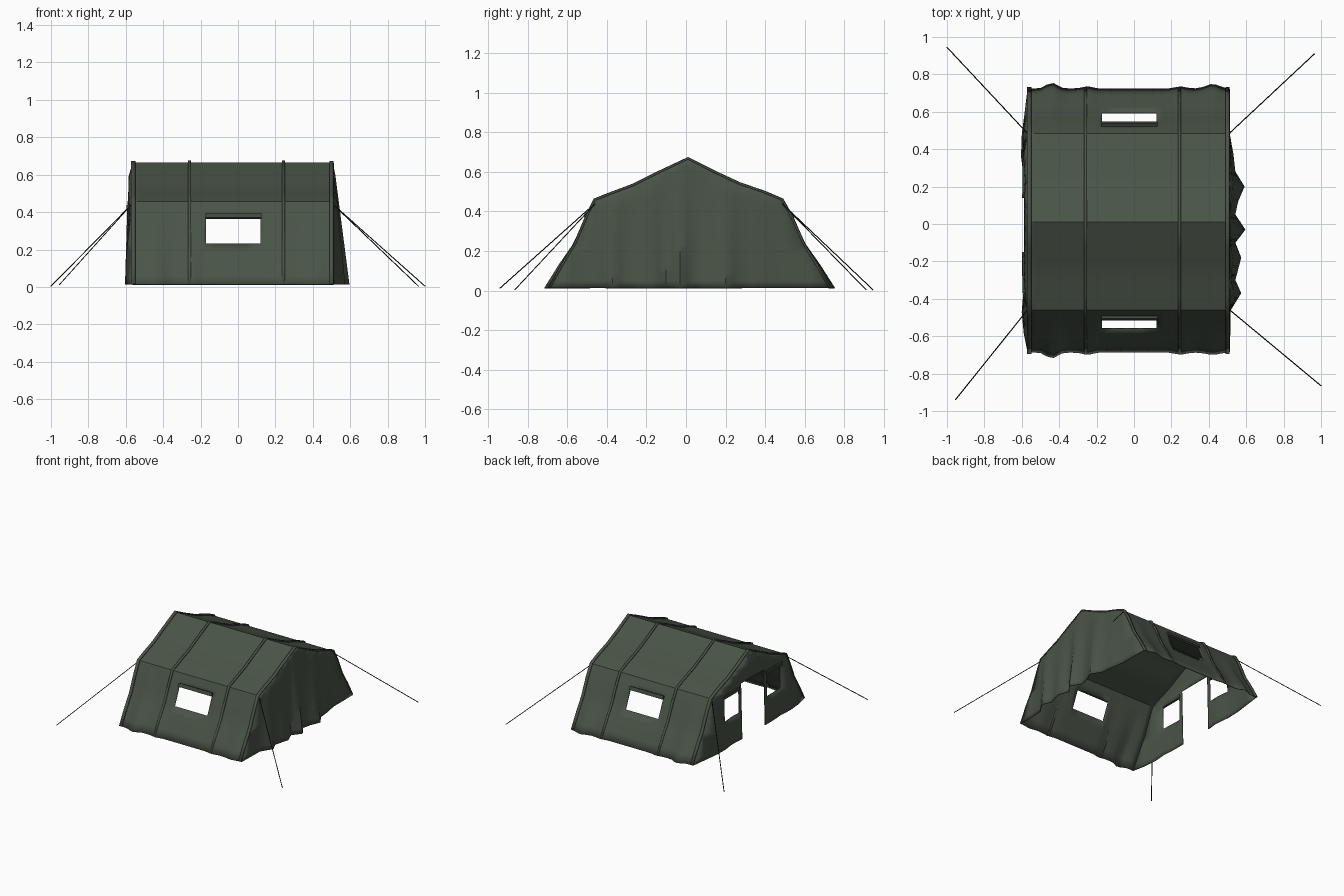
import bpy, bmesh, math
from mathutils import Vector

if "Cube" in bpy.data.objects:
    bpy.data.objects.remove(bpy.data.objects["Cube"])

def material(name, c):
    m = bpy.data.materials.new(name)
    m.diffuse_color = (*c, 1)
    m.use_nodes = True
    m.node_tree.nodes["Principled BSDF"].inputs["Base Color"].default_value = m.diffuse_color
    return m

canvas = material("canvas_green", (0.068, 0.088, 0.064))
trim = material("trim_green", (0.05, 0.065, 0.048))
cord = material("rope_dark", (0.012, 0.014, 0.012))

# cross-section (y, z) from front hem over the ridge to back hem
PROFILE = [(-.685, .012), (-.62, .13), (-.558, .23), (-.498, .37), (-.458, .455), (-.38, .485),
           (-.26, .53), (-.13, .595), (.01, .662), (.14, .595), (.27, .535), (.40, .49),
           (.483, .455), (.53, .37), (.592, .23), (.655, .13), (.722, .012)]

def interp(pts, v):
    if v <= pts[0][0]:
        return pts[0][1]
    for (a, p), (b, q) in zip(pts, pts[1:]):
        if v <= b:
            return p + (q - p) * (v - a) / (b - a)
    return pts[-1][1]

def sheet(name, us, vs, f, hole=lambda u, v: False, thick=.005, mat=canvas, angle=35):
    """Grid of points f(u, v) with cells left out where hole(mid u, mid v)."""
    bm = bmesh.new()
    g = [[bm.verts.new(f(u, v)) for v in vs] for u in us]
    for i in range(len(us) - 1):
        for j in range(len(vs) - 1):
            if not hole((us[i] + us[i + 1]) / 2, (vs[j] + vs[j + 1]) / 2):
                bm.faces.new((g[i][j], g[i + 1][j], g[i + 1][j + 1], g[i][j + 1]))
    bmesh.ops.remove_doubles(bm, verts=bm.verts, dist=1e-4)
    bmesh.ops.delete(bm, geom=[v for v in bm.verts if not v.link_faces], context='VERTS')
    bmesh.ops.recalc_face_normals(bm, faces=bm.faces)
    me = bpy.data.meshes.new(name)
    bm.to_mesh(me)
    bm.free()
    ob = bpy.data.objects.new(name, me)
    bpy.context.collection.objects.link(ob)
    me.materials.append(mat)
    m = ob.modifiers.new("thickness", 'SOLIDIFY')
    m.thickness, m.offset = thick, 0
    bpy.ops.object.select_all(action='DESELECT')
    ob.select_set(True)
    bpy.context.view_layer.objects.active = ob
    bpy.ops.object.shade_smooth_by_angle(angle=math.radians(angle))
    return ob

def box(name, loc, size, rot):
    bpy.ops.mesh.primitive_cube_add(size=1, location=loc, rotation=rot)
    ob = bpy.context.object
    ob.name, ob.scale = name, size
    ob.data.materials.append(trim)

def steps(*knots, n=4):
    return [a + (b - a) * k / n for a, b in zip(knots, knots[1:]) for k in range(n)] + [knots[-1]]

# roof and long side walls, hem gathered into soft bumps
def bump(x, c, w):
    return math.exp(-((x - c) / w) ** 2)

def roof_point(x, s):
    i = min(int(s), len(PROFILE) - 2)
    y, z = Vector(PROFILE[i]).lerp(Vector(PROFILE[i + 1]), s - i)
    low = max(0, 1 - z / .42)
    out = .032 * bump(x, -.44, .04) + .012 * bump(x, -.25, .04) + .012 * bump(x, .25, .04) \
        + .025 * bump(x, .42, .05) * (1 if y > 0 else .5)
    return (x, y + math.copysign(out * low, y), z)

last = len(PROFILE) - 1
sheet("roof_and_side_walls", steps(-.565, -.43, -.25, -.17, .12, .25, .41, .51),
      [k / 2 for k in range(2 * last + 1)], roof_point,
      lambda x, s: -.17 < x < .12 and (2 < s < 3 or 13 < s < 14))

# ribs over the cloth
def rib(name, x, w, off):
    def f(u, s):
        i = int(s)
        a, b = Vector(PROFILE[max(i - 1, 0)]), Vector(PROFILE[min(i + 1, last)])
        t = (b - a).normalized()
        p = Vector(PROFILE[i]) + Vector((-t.y, t.x)) * off
        return (u, p.x, max(p.y, .012))
    sheet(name, [x - w / 2, x + w / 2], range(last + 1), f, thick=.01, mat=canvas)

rib("left_edge_rib", -.56, .022, .006)
rib("right_edge_rib", .50, .022, .006)
rib("left_middle_rib", -.258, .016, .008)
rib("right_middle_rib", .243, .016, .008)

# end walls: columns of constant y clamped to the cross-section
FRONT = [(z, y) for y, z in PROFILE[:9]]
BACK = [(z, y) for y, z in reversed(PROFILE[8:])]
ROWS = sorted({z for y, z in PROFILE} | {.05, .09, .18, .27, .32, .42, .56, .63})

def end_wall(name, x0, side, folds, ys, hole=lambda y, z: False, lean=.66):
    def f(y, z):
        lo, hi = interp(FRONT, z), interp(BACK, z)
        y = min(max(y, lo), hi)
        edge = min(1, (y - lo) / .1, (hi - y) / .1)
        return (x0 + side * interp(folds, y) * edge * max(0, 1 - z / lean), y, z)
    sheet(name, ys, ROWS, f, hole, angle=50)

# closed right end, gathered in folds at the hem
FOLDS = [(-.7, 0), (-.46, .005), (-.37, .062), (-.3, .03), (-.18, .062), (-.1, .03), (-.03, .085),
         (.05, .03), (.12, .045), (.2, .08), (.28, .03), (.37, .02), (.48, 0)]
end_wall("right_end_wall", .51, 1, FOLDS, steps(*[y for y, _ in FOLDS], .722, n=2))

# open left end: doorway with a window either side
DOOR = [(-.7, 0), (-.5, .035), (-.38, .02), (-.27, .03), (-.15, .03), (.14, .03),
        (.25, .02), (.36, .035), (.5, .03), (.7, 0)]

def left_hole(y, z):
    door = -.15 < y < .14 and z < .455
    window = (-.36 < y < -.18 or .17 < y < .36) and .23 < z < .42
    return door or window

end_wall("left_end_wall", -.567, -1, DOOR,
         sorted(set(steps(-.69, -.36, -.18, -.15, .14, .17, .36, .722, n=3))), left_hole, lean=1.2)

# rolled window flaps
slope = math.atan2(.06, .14)
box("front_window_flap", (-.025, -.503, .38), (.3, .018, .028), (-slope, 0, 0))
box("back_window_flap", (-.025, .534, .38), (.3, .018, .028), (slope, 0, 0))
for tag, y in (("front", -.27), ("back", .265)):
    box(tag + "_end_window_flap", (-.588, y, .425), (.018, .2, .025), (0, 0, 0))

# guy ropes
ROPES = {"front_left": ((-.57, -.46, .44), (-.955, -.94, .012)),
         "back_left": ((-.57, .485, .44), (-1, .945, .004)),
         "back_right": ((.51, .485, .44), (.965, .91, .004)),
         "front_right": ((.51, -.458, .44), (1, -.865, .004))}
for tag, (a, b) in ROPES.items():
    cu = bpy.data.curves.new(tag + "_guy_rope", 'CURVE')
    cu.dimensions = '3D'
    cu.bevel_depth, cu.bevel_resolution, cu.use_fill_caps = .003, 0, True
    sp = cu.splines.new('POLY')
    sp.points.add(1)
    sp.points[0].co, sp.points[1].co = (*a, 1), (*b, 1)
    cu.materials.append(cord)
    bpy.context.collection.objects.link(bpy.data.objects.new(tag + "_guy_rope", cu))
